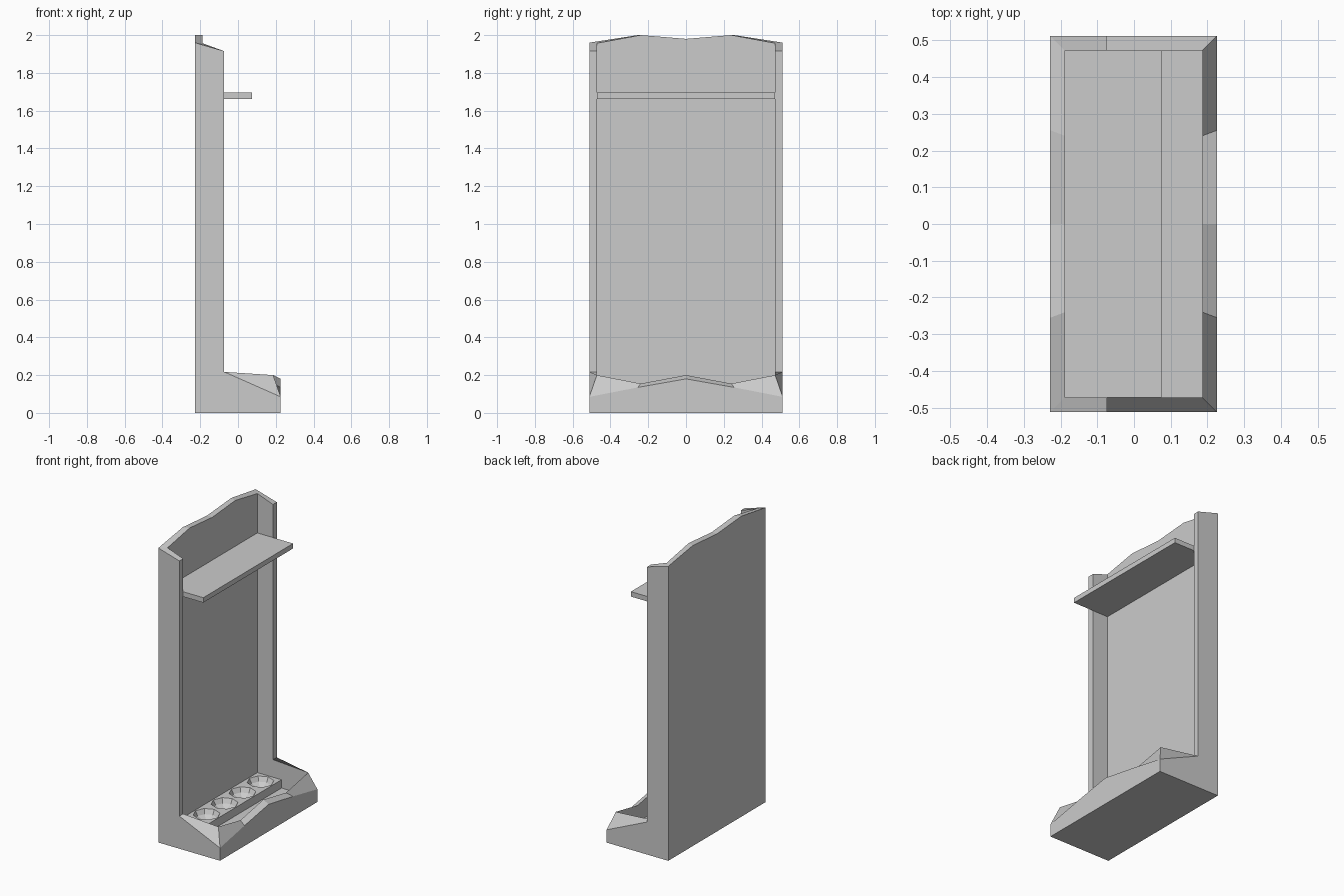
import bpy, bmesh, math
from mathutils import Vector

if "Cube" in bpy.data.objects:
    bpy.data.objects.remove(bpy.data.objects["Cube"])


def finish(bm, name):
    mesh = bpy.data.meshes.new(name)
    bm.to_mesh(mesh)
    bm.free()
    obj = bpy.data.objects.new(name, mesh)
    bpy.context.collection.objects.link(obj)
    return obj


def box_into(bm, lo, hi):
    verts = bmesh.ops.create_cube(bm, size=1)["verts"]
    for v in verts:
        v.co = [(a + b) / 2 + c * (b - a) for a, b, c in zip(lo, hi, v.co)]
    return verts


# Rack body: rim outline of one half, (outer, inner), from back centre to front centre
FLOOR = 0.045
rim = [
    ((-.228, 0, 1.98), (-.188, 0, 1.98)),
    ((-.228, .255, 2.0), (-.188, .24, 2.0)),
    ((-.228, .512, 1.96), (-.188, .472, 1.957)),
    ((-.073, .512, 1.915), (-.073, .472, 1.915)),
    ((-.073, .512, .217), (-.073, .472, .217)),
    ((.226, .512, .085), (.186, .472, .2)),
    ((.226, .255, .135), (.186, .24, .155)),
    ((.226, 0, .18), (.186, 0, .2)),
]
bm = bmesh.new()
for s in (1, -1):
    def face(pts):
        bm.faces.new([bm.verts.new((x, y * s, z)) for x, y, z in pts])

    for i in range(len(rim) - 1):
        face([rim[i][0], rim[i + 1][0], rim[i + 1][1], rim[i][1]])
        if i == 3:
            continue
        for side, low in ((0, 0), (1, FLOOR)):
            a, b = rim[i][side], rim[i + 1][side]
            extra = [rim[4][side]] if i == 2 else []
            face([a, b] + extra + [(b[0], b[1], low), (a[0], a[1], low)])
    # underside and tray floor
    for side, low in ((0, 0), (1, FLOOR)):
        face([(r[side][0], r[side][1], low) for k, r in enumerate(rim) if k != 3])
bmesh.ops.remove_doubles(bm, verts=bm.verts, dist=1e-5)
bmesh.ops.recalc_face_normals(bm, faces=bm.faces)
finish(bm, "rack_body")

# Upper shelf
bm = bmesh.new()
box_into(bm, (-.188, -.472, 1.662), (.075, .472, 1.695))
finish(bm, "upper_shelf")

# Lower holder strip: open-topped box covered with faceted cups
bm = bmesh.new()
X0, X1, Y, TOP, CUPS = -.188, -.01, .472, .1, 5
box_into(bm, (X0, -Y, FLOOR), (X1, Y, TOP))
bm.normal_update()
bmesh.ops.delete(bm, geom=[f for f in bm.faces if f.normal.z > .5], context='FACES_ONLY')
hx, hy = (X1 - X0) / 2, Y / CUPS
for n in range(CUPS):
    c = Vector(((X0 + X1) / 2, -Y + hy * (2 * n + 1), 0))
    rings = []
    for radius, z in ((None, TOP), (.082, TOP), (.065, .07), (.03, .052)):
        ring = []
        for k in range(8):
            ca, sa = math.cos(k * math.pi / 4), math.sin(k * math.pi / 4)
            if radius is None:
                p = Vector((hx * round(ca), hy * round(sa), z))
            else:
                p = Vector((radius * ca, radius * sa, z))
            ring.append(bm.verts.new(c + p))
        rings.append(ring)
    for a, b in zip(rings, rings[1:]):
        for k in range(8):
            j = (k + 1) % 8
            bm.faces.new((a[k], a[j], b[j], b[k]))
    bm.faces.new(rings[-1])
bmesh.ops.remove_doubles(bm, verts=bm.verts, dist=1e-5)
finish(bm, "holder_strip")
